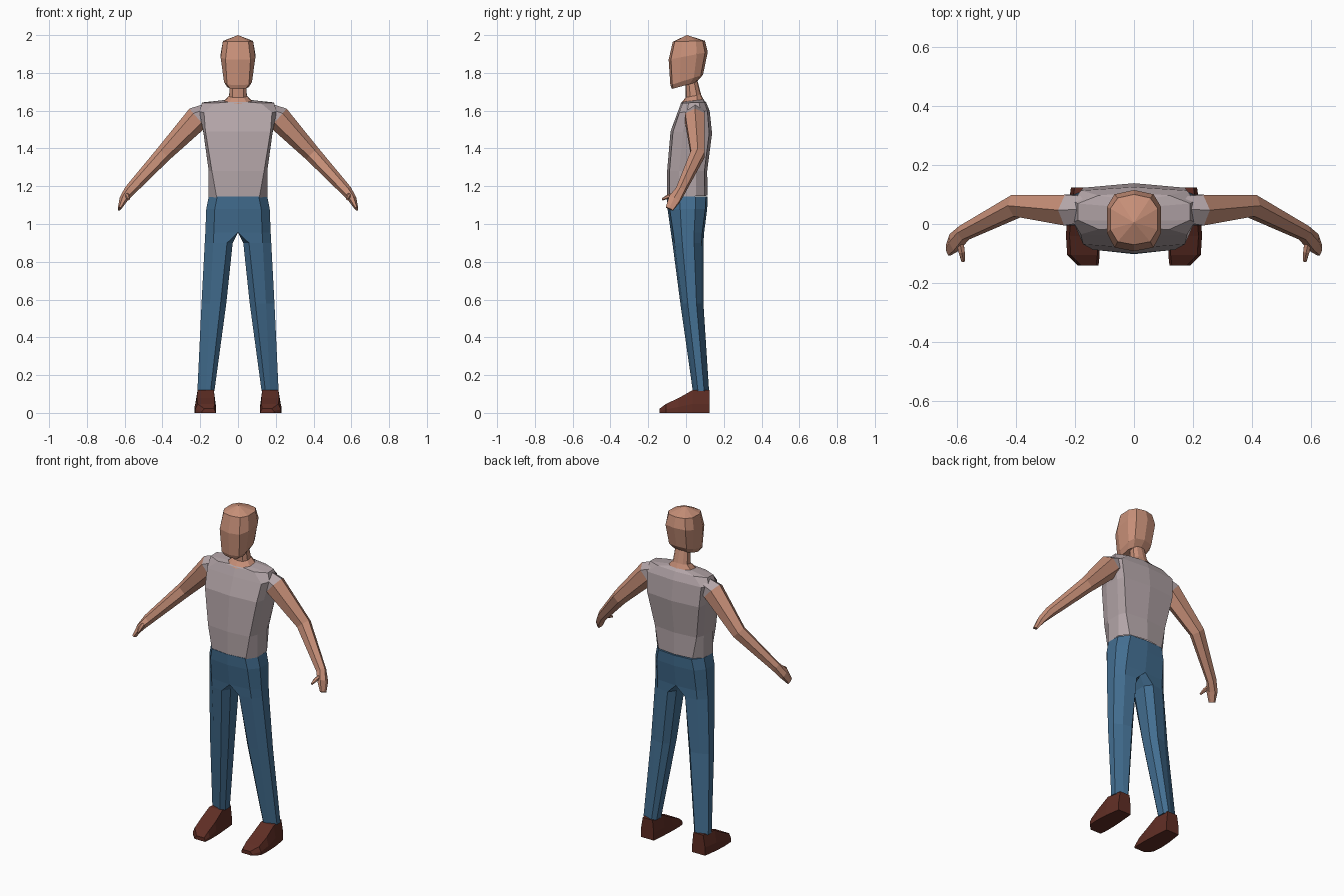
import bpy, bmesh, math
from mathutils import Vector

if "Cube" in bpy.data.objects:
    bpy.data.objects.remove(bpy.data.objects["Cube"])


def material(name, color):
    m = bpy.data.materials.new(name)
    m.diffuse_color = (*color, 1)
    m.use_nodes = True
    m.node_tree.nodes["Principled BSDF"].inputs["Base Color"].default_value = m.diffuse_color
    return m


SKIN = material("skin", (0.58, 0.28, 0.19))
SHIRT = material("shirt_grey", (0.45, 0.375, 0.39))
DENIM = material("denim_blue", (0.055, 0.155, 0.28))
LEATHER = material("shoe_brown", (0.115, 0.027, 0.018))


def loft(name, rings, mats, closed=True, caps=True, pole=None, recalc=False, first_mat=0):
    """Skin a list of rings, then mirror across x = 0."""
    bm = bmesh.new()
    vs = [[bm.verts.new(p) for p in r] for r in rings]
    n = len(rings[0])
    for k, (a, b) in enumerate(zip(vs, vs[1:])):
        for i in range(n if closed else n - 1):
            j = (i + 1) % n
            f = bm.faces.new((a[i], a[j], b[j], b[i]))
            f.material_index = first_mat if k == 0 else 0
    if caps:
        bm.faces.new(vs[0][::-1])
        if pole:
            p = bm.verts.new(pole)
            for i in range(n - 1):
                bm.faces.new((vs[-1][i], vs[-1][i + 1], p))
        else:
            bm.faces.new(vs[-1])
    # Remove walls lying on the mirror plane
    inner = [f for f in bm.faces if all(abs(v.co.x) < 1e-4 for v in f.verts)]
    bmesh.ops.delete(bm, geom=inner, context='FACES')
    if recalc:
        bmesh.ops.recalc_face_normals(bm, faces=bm.faces)
    me = bpy.data.meshes.new(name)
    bm.to_mesh(me)
    bm.free()
    for m in mats:
        me.materials.append(m)
    ob = bpy.data.objects.new(name, me)
    bpy.context.collection.objects.link(ob)
    mod = ob.modifiers.new("mirror", 'MIRROR')
    mod.merge_threshold = 0.0005
    return ob


def half_ring(zf, zb, w, wf, yf, yb):
    """Right half of a faceted section: front and back height, widths, depth."""
    d = yb - yf
    pts = [(0, 0), (wf, .06), (w, .3), (w, .72), (wf, .93), (0, 1)]
    return [(x, yf + t * d, zf + (zb - zf) * t) for x, t in pts]


# Head and neck
loft("head", [half_ring(*r) for r in (
    (1.715, 1.75, .058, .042, -.075, .055),
    (1.735, 1.79, .074, .058, -.083, .09),
    (1.87, 1.91, .092, .066, -.092, .115),
    (1.965, 1.97, .08, .055, -.07, .10))],
    [SKIN], closed=False, pole=(0, .005, 2.0))
loft("neck", [half_ring(*r) for r in (
    (1.635, 1.655, .078, .05, -.03, .095),
    (1.67, 1.685, .047, .03, -.002, .08),
    (1.77, 1.78, .04, .025, -.005, .055))],
    [SKIN], closed=False)

# Shirt body, waist to collar
loft("shirt", [half_ring(*r) for r in (
    (1.14, 1.15, .155, .113, -.10, .114),
    (1.28, 1.28, .155, .138, -.10, .112),
    (1.49, 1.48, .183, .172, -.082, .138),
    (1.59, 1.60, .205, .18, -.045, .125),
    (1.64, 1.645, .19, .12, -.026, .106),
    (1.645, 1.66, .072, .045, -.024, .092))],
    [SHIRT], closed=False, caps=False)


# Trousers: each leg starts as half the pelvis
def leg_ring(z, xi, xo, yf, yb, c):
    d = yb - yf
    return [(xi + c, yf, z), (xo - .045, yf + .012, z), (xo, yf + .32 * d, z),
            (xo, yf + .7 * d, z), (xo - .045, yb - .01, z), (xi + c, yb, z),
            (xi, yb - .25 * d, z), (xi, yf + .25 * d, z)]


loft("trousers", [leg_ring(*r) for r in (
    (.115, .125, .215, .036, .122, .02),
    (.58, .062, .193, -.03, .092, .03),
    (.90, .028, .176, -.072, .092, .03),
    (.955, 0, .173, -.08, .096, 0),
    (1.08, 0, .168, -.098, .112, 0),
    (1.145, 0, .155, -.102, .115, 0))], [DENIM])


# Shoes, heel to toe
def shoe_ring(y, xi, xo, h):
    return [(xi, y, 0), (xo, y, 0), (xo, y, h * .4),
            (xo - .012, y, h), (xi + .008, y, h), (xi, y, h * .4)]


loft("shoes", [shoe_ring(*r) for r in (
    (.124, .128, .213, .12), (.034, .12, .226, .12),
    (-.04, .116, .23, .078), (-.105, .116, .226, .048),
    (-.14, .12, .19, .022))], [LEATHER], recalc=True)


# Arms and thumbs: tapered six-sided tubes along a path
def tube(path, sides=6):
    pts = [Vector(p[:3]) for p in path]
    rings = []
    for i, p in enumerate(path):
        t = (pts[min(i + 1, len(pts) - 1)] - pts[max(i - 1, 0)]).normalized()
        u = t.cross(Vector((0, 1, 0))).normalized()
        v = u.cross(t)
        rings.append([pts[i] + u * p[3] * math.cos(a) + v * p[4] * math.sin(a)
                      for a in (math.tau * k / sides for k in range(sides))])
    return rings


loft("arms", tube([
    (.15, .05, 1.588, .054, .05),
    (.213, .047, 1.562, .066, .06),
    (.395, .062, 1.37, .044, .042),
    (.575, -.03, 1.175, .03, .028),
    (.607, -.062, 1.13, .022, .036),
    (.628, -.088, 1.08, .009, .024)]),
    [SKIN, SHIRT], recalc=True, first_mat=1)
loft("thumbs", tube([
    (.59, -.05, 1.155, .014, .014),
    (.583, -.095, 1.145, .012, .012),
    (.578, -.126, 1.13, .006, .006)]), [SKIN], recalc=True)
